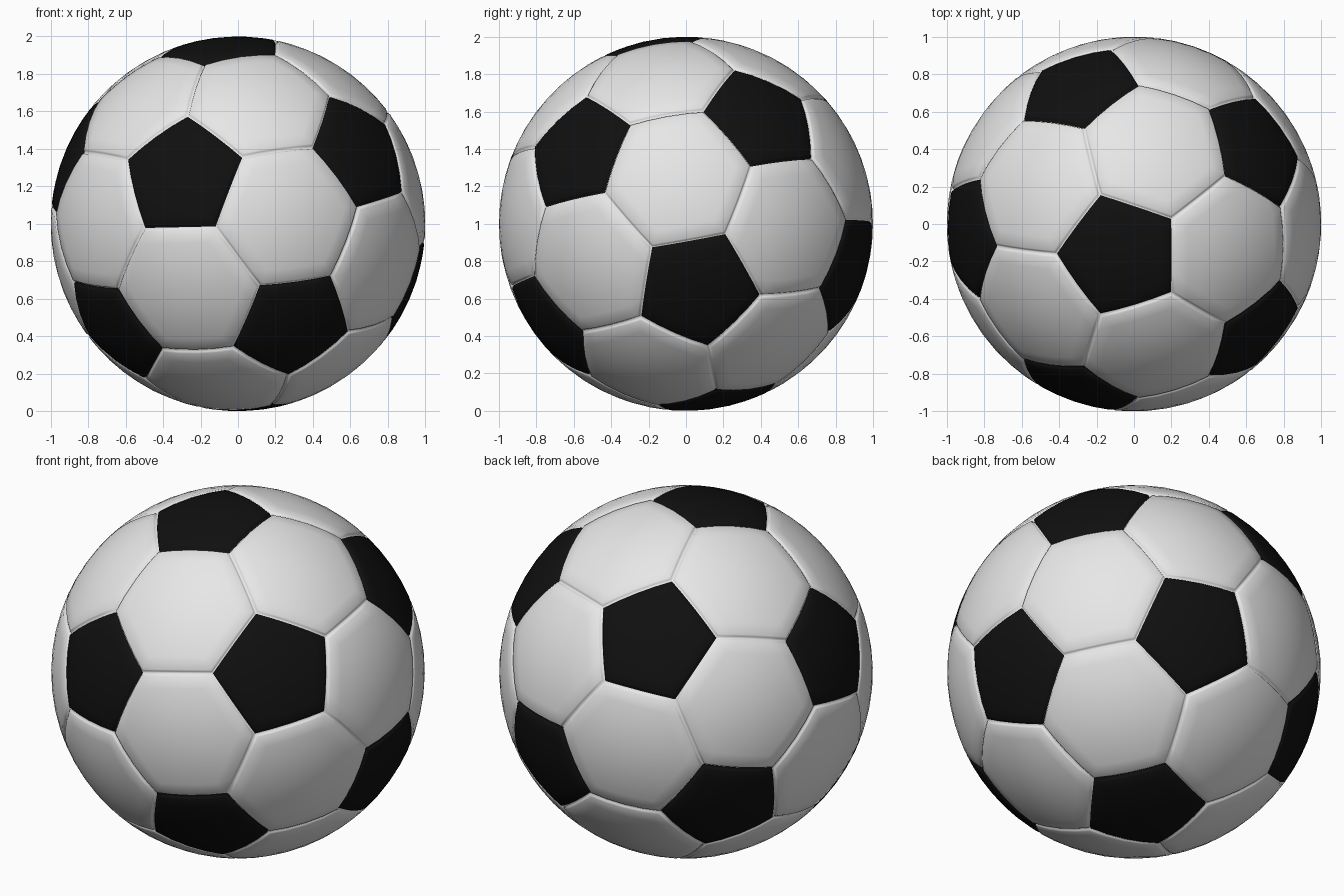
import bpy
import bmesh
from math import cos, sin, radians, sqrt
from mathutils import Vector

RADIUS = 1.0
SEAM_STEP = 0.009      # width of each of the two seam slopes
SEAM_RADIUS = 0.982    # bottom of the stitched groove
LIP_RADIUS = 0.995     # rounded shoulder of the groove

if "Cube" in bpy.data.objects:
    bpy.data.objects.remove(bpy.data.objects["Cube"])


def make_material(name, value):
    mat = bpy.data.materials.new(name)
    mat.use_nodes = True
    colour = (value, value, value, 1.0)
    mat.diffuse_color = colour
    mat.node_tree.nodes["Principled BSDF"].inputs["Base Color"].default_value = colour
    return mat


# Centres of the twelve dark panels: a tilted pole, a ring of five, and opposites
pole = Vector((-0.081, -0.177, 0.981)).normalized()
front = Vector((-0.313, -0.912, 0.266))
axis_u = (front - pole * front.dot(pole)).normalized()
axis_v = pole.cross(axis_u)
half = [pole]
for k in range(5):
    a = radians(72 * k)
    half.append((pole + 2 * (axis_u * cos(a) + axis_v * sin(a))) / sqrt(5))
centres = half + [-c for c in half]

# Truncated icosahedron: corners one third of the way between neighbouring centres
bm = bmesh.new()
for p in centres:
    for q in centres:
        if 0.4 < p.dot(q) < 0.5:
            bm.verts.new((2 * p + q) / 3)
bmesh.ops.convex_hull(bm, input=bm.verts)
bmesh.ops.dissolve_limit(bm, angle_limit=radians(2), verts=bm.verts, edges=bm.edges)
bm.normal_update()

# Remember each panel's plane and whether it is a pentagon
planes = []
for f in bm.faces:
    mid = f.calc_center_median()
    planes.append((mid / mid.length_squared, len(f.verts) == 5))

# Refine the panels and round them onto the sphere
bmesh.ops.poke(bm, faces=bm.faces[:])
bmesh.ops.subdivide_edges(bm, edges=bm.edges[:], cuts=3, use_grid_fill=True)
panels = [[] for _ in planes]
for f in bm.faces:
    mid = f.calc_center_median()
    best = max(range(len(planes)), key=lambda i: planes[i][0].dot(mid))
    panels[best].append(f)
for v in bm.verts:
    v.co = v.co.normalized() * RADIUS
bm.normal_update()

# Two narrow insets round every panel form the seam grooves
outer_rim, inner_rim = [], []
for (_, dark), faces in zip(planes, panels):
    for rim in (outer_rim, inner_rim):
        new = bmesh.ops.inset_region(bm, faces=faces, thickness=SEAM_STEP,
                                     use_boundary=True, use_even_offset=True)["faces"]
        rim.extend(new)
        for f in new:
            f.material_index = int(dark)
    for f in faces:
        f.material_index = int(dark)

outer_verts = {v for f in outer_rim for v in f.verts}
inner_verts = {v for f in inner_rim for v in f.verts}
for v in bm.verts:
    r = RADIUS
    if v in outer_verts:
        r = LIP_RADIUS if v in inner_verts else SEAM_RADIUS
    v.co = v.co.normalized() * r

for f in bm.faces:
    f.smooth = True
bmesh.ops.recalc_face_normals(bm, faces=bm.faces[:])

# Ball object, resting on the ground
mesh = bpy.data.meshes.new("ball")
bm.to_mesh(mesh)
bm.free()
mesh.materials.append(make_material("white leather", 0.8))
mesh.materials.append(make_material("black leather", 0.005))
ball = bpy.data.objects.new("ball", mesh)
ball.location.z = RADIUS
bpy.context.scene.collection.objects.link(ball)
